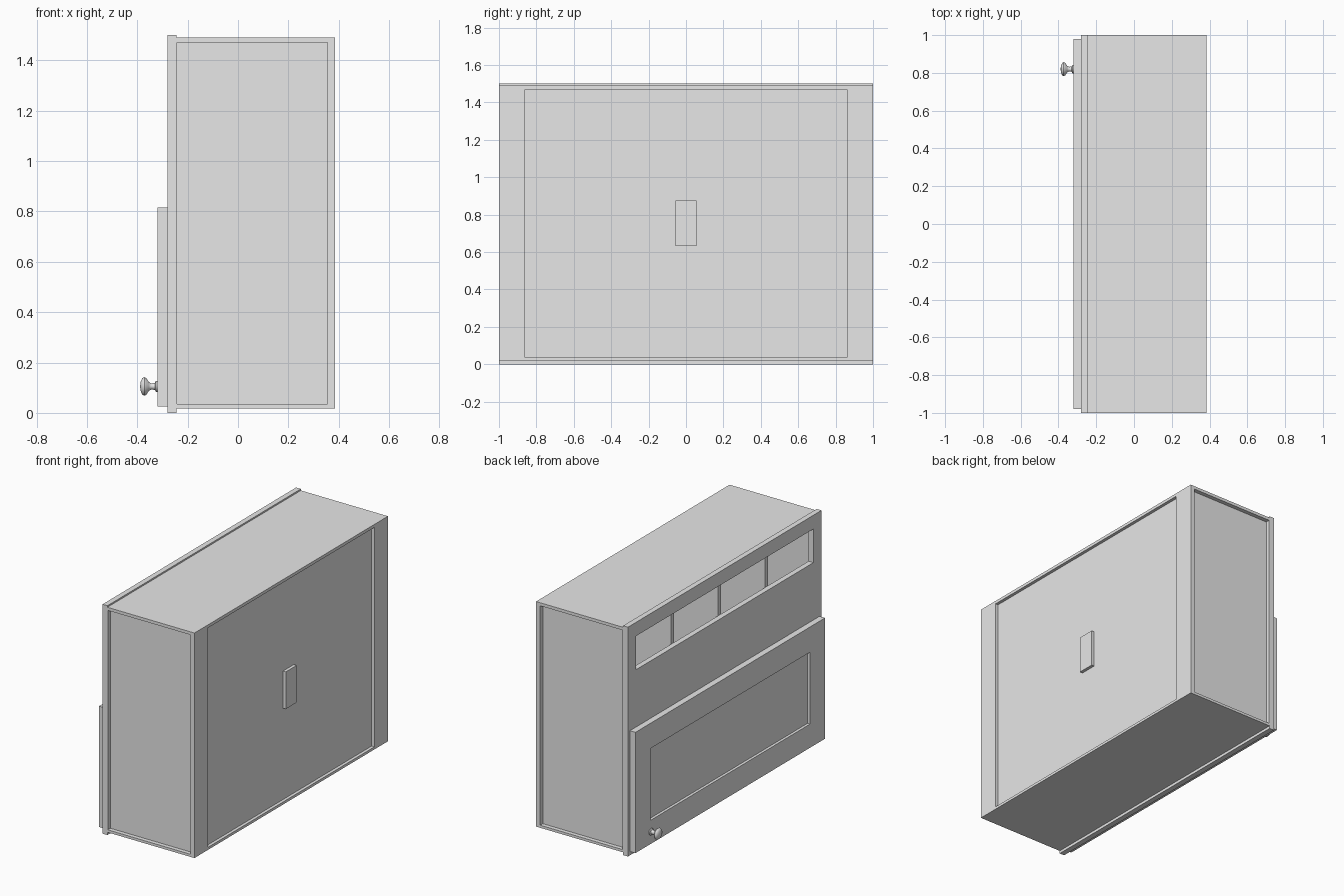
import bpy, bmesh, math
from mathutils import Vector, Matrix

if "Cube" in bpy.data.objects:
    bpy.data.objects.remove(bpy.data.objects["Cube"], do_unlink=True)

grey = bpy.data.materials.new("plain grey")
grey.use_nodes = True
COLOUR = (0.8, 0.8, 0.8, 1)
grey.diffuse_color = COLOUR
grey.node_tree.nodes["Principled BSDF"].inputs["Base Color"].default_value = COLOUR


def finish(bm, name):
    bmesh.ops.recalc_face_normals(bm, faces=bm.faces)
    mesh = bpy.data.meshes.new(name)
    bm.to_mesh(mesh)
    bm.free()
    mesh.materials.append(grey)
    obj = bpy.data.objects.new(name, mesh)
    bpy.context.collection.objects.link(obj)
    return obj


def box_mesh(lo, hi):
    lo, hi = Vector(lo), Vector(hi)
    bm = bmesh.new()
    size = Matrix.Diagonal((hi - lo).to_4d())
    size[3][3] = 1
    bmesh.ops.create_cube(bm, size=1, matrix=Matrix.Translation((lo + hi) / 2) @ size)
    bm.normal_update()
    return bm


def box(name, lo, hi):
    return finish(box_mesh(lo, hi), name)


def recess(bm, axis, side, lo, hi, depth, through=False):
    """Sink a rectangle into the side of the box; lo and hi bound it on the other two axes."""
    normal = Vector((0, 0, 0))
    normal[axis] = side
    face = max(bm.faces, key=lambda f: (round(f.normal.dot(normal), 3),
                                        f.calc_center_median().dot(normal)))
    others = [a for a in range(3) if a != axis]
    centre = face.calc_center_median()
    bmesh.ops.inset_individual(bm, faces=[face], thickness=0.005)
    for v in face.verts:
        for i, a in enumerate(others):
            v.co[a] = lo[i] if v.co[a] < centre[a] else hi[i]
    if depth:
        face = bmesh.ops.extrude_discrete_faces(bm, faces=[face])["faces"][0]
        bmesh.ops.translate(bm, verts=face.verts, vec=-normal * depth)
    if through:
        bmesh.ops.delete(bm, geom=[face], context='FACES_ONLY')
    bm.normal_update()


# Hollow carcass with sunken end panels and a sunken rear panel
bm = box_mesh((-0.245, -1, 0.018), (0.385, 1, 1.49))
for side in (-1, 1):
    recess(bm, 1, side, (-0.242, 0.035), (0.355, 1.47), 0.027)
recess(bm, 0, 1, (-0.86, 0.035), (0.86, 1.47), 0.02)
recess(bm, 0, -1, (-0.95, 0.04), (0.95, 1.465), 0.59)
finish(bm, "cabinet_body")

# Face frame with one long opening above the door
bm = box_mesh((-0.28, -1, 0), (-0.245, 1, 1.5))
recess(bm, 0, 1, (-0.917, 1.19), (0.917, 1.41), 0, True)
recess(bm, 0, -1, (-0.917, 1.19), (0.917, 1.41), 0.035, True)
bmesh.ops.remove_doubles(bm, verts=bm.verts, dist=0.0001)
finish(bm, "face_frame")

# Compartment dividers and the shelf below them
for i, y in enumerate((-0.485, 0, 0.485)):
    box(f"divider_{i + 1}", (-0.243, y - 0.016, 0.82), (0.345, y + 0.016, 1.465))
box("inner_shelf", (-0.243, -0.95, 0.79), (0.345, 0.95, 0.82))

# Door with a sunken panel
bm = box_mesh((-0.32, -0.98, 0.025), (-0.28, 0.98, 0.815))
recess(bm, 0, -1, (-0.825, 0.18), (0.825, 0.65), 0.018)
finish(bm, "door")

# Plate on the rear panel
box("rear_plate", (0.36, -0.056, 0.632), (0.385, 0.056, 0.875))

# Turned door knob: (distance out from the door, radius)
profile = [(0, 0.022), (0.006, 0.022), (0.010, 0.014), (0.024, 0.012), (0.034, 0.018),
           (0.044, 0.033), (0.052, 0.037), (0.060, 0.033), (0.066, 0.020), (0.069, 0)]
bm = bmesh.new()
points = [bm.verts.new((-0.32 - d, 0.82, 0.105 + r)) for d, r in profile]
edges = [bm.edges.new(pair) for pair in zip(points, points[1:])]
bmesh.ops.spin(bm, geom=points + edges, cent=(0, 0.82, 0.105), axis=(1, 0, 0),
               angle=math.tau, steps=24)
bmesh.ops.remove_doubles(bm, verts=bm.verts, dist=0.0001)
knob = finish(bm, "door_knob")
bpy.ops.object.select_all(action='DESELECT')
knob.select_set(True)
bpy.context.view_layer.objects.active = knob
bpy.ops.object.shade_smooth_by_angle(angle=math.radians(50))
